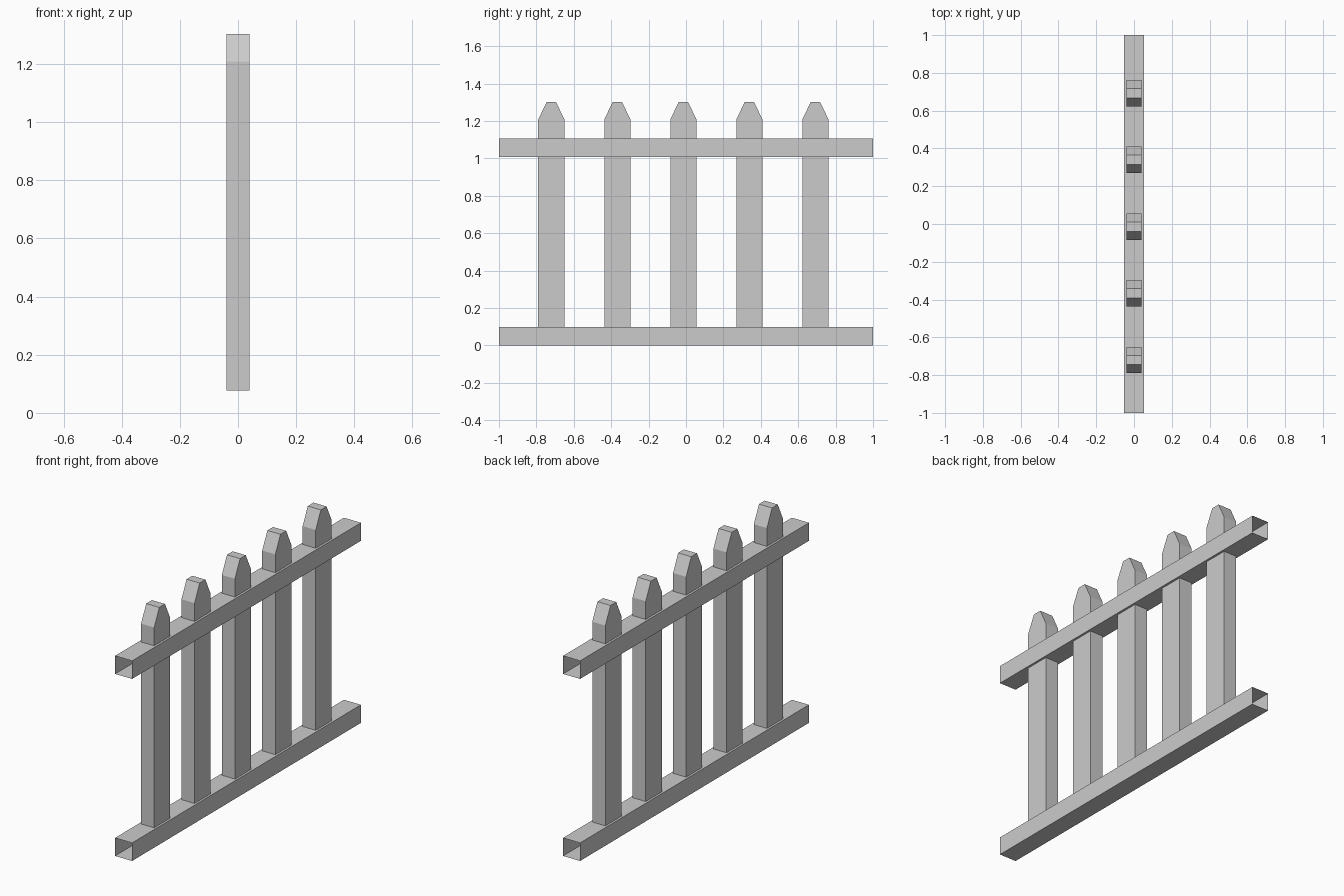
import bpy, bmesh

if "Cube" in bpy.data.objects:
    bpy.data.objects.remove(bpy.data.objects["Cube"])


def make_object(name, verts, faces):
    bm = bmesh.new()
    vs = [bm.verts.new(v) for v in verts]
    for f in faces:
        bm.faces.new([vs[i] for i in f])
    mesh = bpy.data.meshes.new(name)
    bm.to_mesh(mesh)
    bm.free()
    obj = bpy.data.objects.new(name, mesh)
    bpy.context.collection.objects.link(obj)
    return obj


def rail(name, z0, z1, half_x=0.052, half_y=1.0):
    # open-ended square tube running along y
    ring = [(-half_x, z0), (half_x, z0), (half_x, z1), (-half_x, z1)]
    verts = [(x, y, z) for y in (-half_y, half_y) for x, z in ring]
    faces = [(i, (i + 1) % 4, (i + 1) % 4 + 4, i + 4) for i in range(4)]
    return make_object(name, verts, faces)


def picket(name, y, half_x=0.04, half_y=0.07, tip=0.025):
    # pointed outline in the y-z plane, given depth along x; the hidden foot is open
    outline = [(-half_y, 0.077), (half_y, 0.077), (half_y, 1.208),
               (tip, 1.302), (-tip, 1.302), (-half_y, 1.208)]
    n = len(outline)
    verts = [(x, y + dy, z) for x in (half_x, -half_x) for dy, z in outline]
    faces = [tuple(range(n)), tuple(range(2 * n - 1, n - 1, -1))]
    faces += [(i, i + n, (i + 1) % n + n, (i + 1) % n) for i in range(1, n)]
    return make_object(name, verts, faces)


# horizontal rails
rail("lower_rail", 0.0, 0.1)
rail("upper_rail", 1.007, 1.107)

# evenly spaced pickets
for i in range(5):
    picket(f"picket_{i + 1}", -0.014 + (i - 2) * 0.353)
